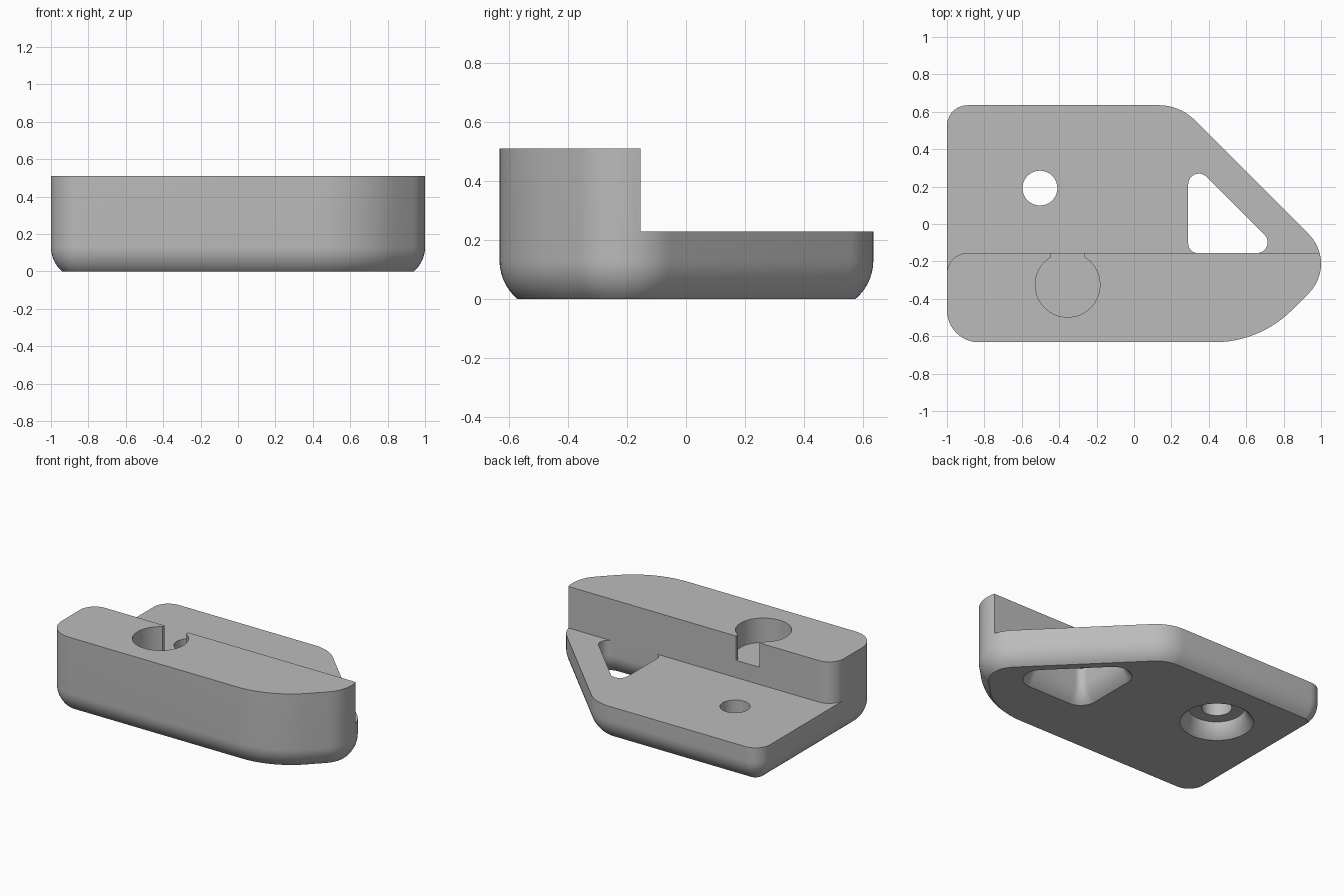
import bpy, bmesh
from math import sin, cos, tan, asin, pi, radians
from mathutils import Vector

cube = bpy.data.objects.get("Cube")
if cube:
    bpy.data.objects.remove(cube, do_unlink=True)

# Main sizes
TOP, PLATE, STEP_Y = 0.51, 0.228, -0.155
FILLET_H, FILLET_R = 0.13, 0.171


def material(name, value):
    mat = bpy.data.materials.new(name)
    mat.use_nodes = True
    color = (value, value, value, 1)
    mat.diffuse_color = color
    mat.node_tree.nodes["Principled BSDF"].inputs["Base Color"].default_value = color
    return mat


grey = material("plain grey", 0.5)


def rounded(corners, steps=12):
    """Counter-clockwise corners (x, y, radius) -> list of (point, outward normal)."""
    out = []
    count = len(corners)
    for i, (x, y, r) in enumerate(corners):
        p = Vector((x, y))
        a = (p - Vector(corners[i - 1][:2])).normalized()
        b = (Vector(corners[(i + 1) % count][:2]) - p).normalized()
        turn = a.angle(b)
        n0 = Vector((a.y, -a.x))
        center = p - a * r * tan(turn / 2) - n0 * r
        for k in range(steps + 1):
            t = turn * k / steps
            n = n0 * cos(t) + a * sin(t)
            out.append((center + n * r, n))
    return out


def circle(x, y, r, steps=64):
    dirs = [Vector((cos(2 * pi * k / steps), sin(2 * pi * k / steps))) for k in range(steps)]
    return [(Vector((x, y)) + n * r, n) for n in dirs]


def polygon(points):
    return [(Vector(p), Vector((0, 0))) for p in points]


def loft(name, outline, levels):
    """Stack the outline at each (z, offset along its normals) and cap both ends."""
    bm = bmesh.new()
    rings = [[bm.verts.new((*(p + n * d), z)) for p, n in outline] for z, d in levels]
    for low, high in zip(rings, rings[1:]):
        for i in range(len(low)):
            bm.faces.new((low[i - 1], low[i], high[i], high[i - 1]))
    bm.faces.new(list(reversed(rings[0])))
    bm.faces.new(rings[-1])
    mesh = bpy.data.meshes.new(name)
    bm.to_mesh(mesh)
    bm.free()
    obj = bpy.data.objects.new(name, mesh)
    bpy.context.collection.objects.link(obj)
    mesh.materials.append(grey)
    return obj


def fillet_levels(top, sign, steps=10):
    """Rounded lower edge: inset (-1) for solids, flare (+1) for openings."""
    full = asin(FILLET_H / FILLET_R)
    levels = []
    for k in range(steps + 1):
        a = full * (1 - k / steps)
        z = FILLET_H - FILLET_R * sin(a)
        if z < top - 0.001:
            levels.append((z, sign * FILLET_R * (1 - cos(a))))
    return levels + [(top, levels[-1][1] if top < FILLET_H else 0)]


def opening_levels(top):
    levels = fillet_levels(top, 1)
    return [(-0.05, levels[0][1])] + levels


# Full-height body with a rounded lower edge
body = loft("stepped_body", rounded([
    (-1, -0.632, 0.17), (0.673, -0.632, 0.587), (1.0925, -0.2125, 0.223),
    (0.245, 0.635, 0.27), (-1, 0.635, 0.11)]), fillet_levels(TOP, -1))

# Space above the plate, leaving a rounded corner on the raised block
r = 0.11
arc = [(-1 + r - r * cos(radians(a)), STEP_Y - r + r * sin(radians(a))) for a in range(0, 91, 9)]
step_space = polygon([(-1.2, STEP_Y - r)] + arc + [(1.2, STEP_Y), (1.2, 1), (-1.2, 1)])

# Socket in the block with a slot through its back face
SOCKET_Z = 0.345
cutters = [
    loft("step_cutter", step_space, [(PLATE, 0), (0.7, 0)]),
    loft("socket_cutter", circle(-0.355, -0.325, 0.173), [(SOCKET_Z, 0), (0.7, 0)]),
    loft("slot_cutter", polygon([(-0.443, -0.3), (-0.267, -0.3), (-0.267, -0.1), (-0.443, -0.1)]),
         [(SOCKET_Z, 0), (0.7, 0)]),
    # Screw hole and its wider recess underneath
    loft("screw_hole_cutter", circle(-0.503, 0.192, 0.093), [(-0.1, 0), (0.4, 0)]),
    loft("recess_cutter", circle(-0.503, 0.192, 0.167), opening_levels(0.1)),
    # Triangular window, flared underneath; stops at the plate top
    loft("window_cutter", rounded([
        (0.29, STEP_Y, 0.05), (0.795, STEP_Y, 0.057), (0.29, 0.35, 0.057)]),
        opening_levels(PLATE + 0.02)),
]

for cutter in cutters:
    mod = body.modifiers.new(cutter.name, "BOOLEAN")
    mod.operation = "DIFFERENCE"
    mod.solver = "EXACT"
    mod.object = cutter
    cutter.hide_render = True

# Bake the cuts and drop the cutters
graph = bpy.context.evaluated_depsgraph_get()
baked = bpy.data.meshes.new_from_object(body.evaluated_get(graph))
body.modifiers.clear()
body.data = baked
for cutter in cutters:
    bpy.data.objects.remove(cutter, do_unlink=True)

bpy.ops.object.select_all(action="DESELECT")
body.select_set(True)
bpy.context.view_layer.objects.active = body
bpy.ops.object.shade_smooth_by_angle(angle=radians(30))
